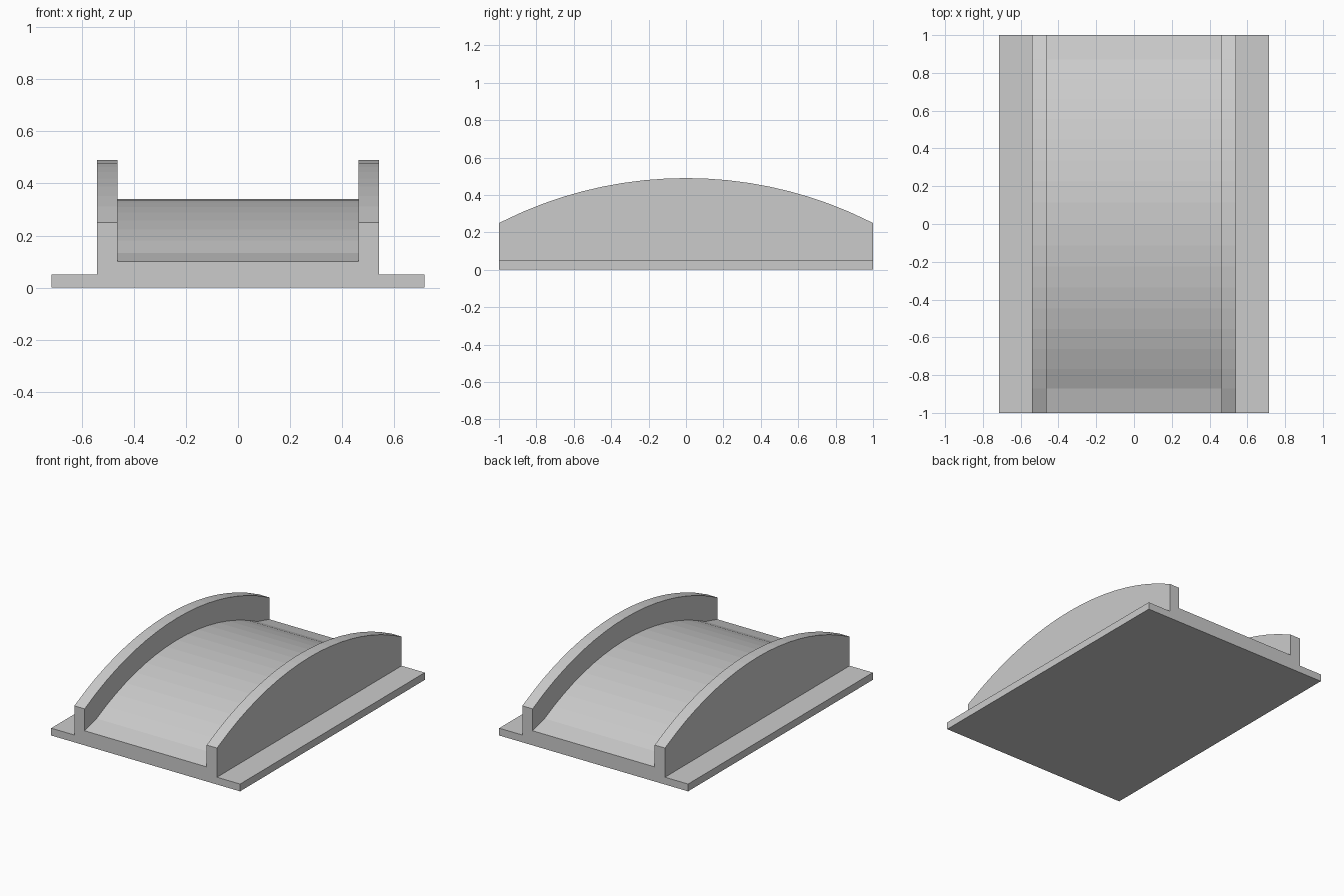
import bpy, bmesh, math

old = bpy.data.objects.get("Cube")
if old:
    bpy.data.objects.remove(old, do_unlink=True)

HALF_LENGTH = 1.0
PLATE_TOP = 0.05
DECK_END, DECK_LIP, DECK_PEAK = 0.10, 0.134, 0.34
LIP_Y = 0.87
RAIL_END, RAIL_PEAK = 0.25, 0.49
FLANGE_X, RAIL_OUT, RAIL_IN = 0.716, 0.541, 0.463
SEGMENTS = 16


def arc_radius(half_chord, rise):
    return (half_chord ** 2 + rise ** 2) / (2 * rise)


def arc_height(y, peak, radius):
    return peak - radius + math.sqrt(radius ** 2 - y ** 2)


deck_radius = arc_radius(LIP_Y, DECK_PEAK - DECK_LIP)
rail_radius = arc_radius(HALF_LENGTH, RAIL_PEAK - RAIL_END)


def section(y):
    """Cross-section: flat flanges, two raised rails and the deck between."""
    rail = arc_height(y, RAIL_PEAK, rail_radius)
    deck = DECK_END if abs(y) > LIP_Y + 0.01 else arc_height(y, DECK_PEAK, deck_radius)
    right = [(FLANGE_X, 0), (FLANGE_X, PLATE_TOP), (RAIL_OUT, PLATE_TOP),
             (RAIL_OUT, rail), (RAIL_IN, rail), (RAIL_IN, deck)]
    return right + [(-x, z) for x, z in reversed(right)]


# Stations along the length: shallow lip at each end, even arc steps between
sweep = math.asin(LIP_Y / deck_radius)
stations = [-HALF_LENGTH]
stations += [deck_radius * math.sin(sweep * (2 * i / SEGMENTS - 1)) for i in range(SEGMENTS + 1)]
stations += [HALF_LENGTH]

# Loft the section through the stations and cap the ends
bm = bmesh.new()
loops = [[bm.verts.new((x, y, z)) for x, z in section(y)] for y in stations]
for a, b in zip(loops, loops[1:]):
    for i in range(len(a)):
        j = (i + 1) % len(a)
        bm.faces.new((a[i], a[j], b[j], b[i]))
bm.faces.new(loops[0])
bm.faces.new(loops[-1])
bmesh.ops.recalc_face_normals(bm, faces=bm.faces)

# Merge the flat strips into single clean faces
bmesh.ops.dissolve_limit(bm, angle_limit=math.radians(0.3), verts=bm.verts, edges=bm.edges)

mesh = bpy.data.meshes.new("arched_ramp")
bm.to_mesh(mesh)
bm.free()
ramp = bpy.data.objects.new("arched_ramp", mesh)
bpy.context.collection.objects.link(ramp)

# Single plain grey
grey = bpy.data.materials.new("plain_grey")
grey.use_nodes = True
colour = (0.6, 0.6, 0.6, 1)
grey.diffuse_color = colour
grey.node_tree.nodes["Principled BSDF"].inputs["Base Color"].default_value = colour
mesh.materials.append(grey)
